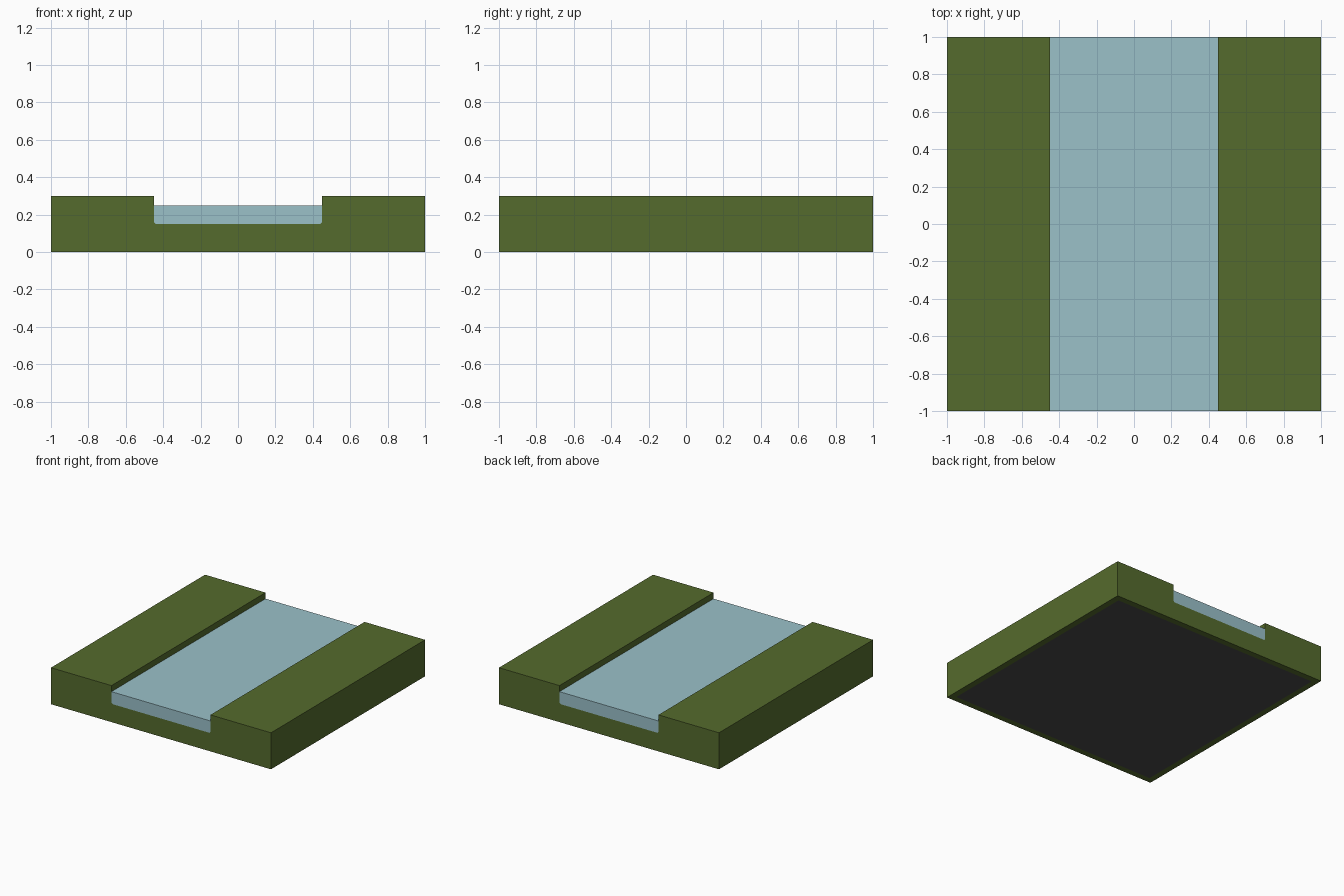
import bpy, bmesh

if "Cube" in bpy.data.objects:
    bpy.data.objects.remove(bpy.data.objects["Cube"])


def srgb(r, g, b):
    f = lambda c: c / 12.92 if c <= 0.04045 else ((c + 0.055) / 1.055) ** 2.4
    return (f(r / 255), f(g / 255), f(b / 255), 1)


def material(name, rgb):
    m = bpy.data.materials.new(name)
    m.diffuse_color = srgb(*rgb)
    m.use_nodes = True
    m.node_tree.nodes["Principled BSDF"].inputs["Base Color"].default_value = m.diffuse_color
    return m


GRASS = material("grass green", (85, 107, 45))
WATER = material("water blue", (155, 193, 201))
UNDER = material("underside grey", (75, 75, 75))


def extrude_profile(name, profile, mats):
    """Extrude an (x, z) profile along y from -1 to 1."""
    bm = bmesh.new()
    face = bm.faces.new([bm.verts.new((x, -1, z)) for x, z in profile])
    ext = bmesh.ops.extrude_face_region(bm, geom=[face], use_keep_orig=True)
    moved = [v for v in ext["geom"] if isinstance(v, bmesh.types.BMVert)]
    bmesh.ops.translate(bm, verts=moved, vec=(0, 2, 0))
    bmesh.ops.recalc_face_normals(bm, faces=bm.faces)
    mesh = bpy.data.meshes.new(name)
    obj = bpy.data.objects.new(name, mesh)
    bpy.context.collection.objects.link(obj)
    for m in mats:
        mesh.materials.append(m)
    return obj, bm


# Channel half-profile with slightly chamfered bottom corner
W, C = 0.45, 0.01
channel = [(W, 0.15 + C), (W - C, 0.15)]
mirror = lambda pts: [(-x, z) for x, z in reversed(pts)]

# Ground block with the river channel and a grey inset underside
half = [(1, 0), (1, 0.3), (W, 0.3)] + channel
ground, bm = extrude_profile("ground", half + mirror(half), [GRASS, UNDER])
bm.normal_update()
bottom = [f for f in bm.faces if f.normal.z < -0.9]
bmesh.ops.inset_region(bm, faces=bottom, thickness=0.05, use_even_offset=True)
for f in bottom:
    f.material_index = 1
bm.to_mesh(ground.data)
bm.free()

# Water filling the channel: only the top and the two ends are exposed
half = [(W, 0.25)] + channel
water, bm = extrude_profile("water", half + mirror(half), [WATER])
bm.normal_update()
hidden = [f for f in bm.faces if abs(f.normal.y) < 0.9 and f.normal.z < 0.9]
bmesh.ops.delete(bm, geom=hidden, context="FACES")
bm.to_mesh(water.data)
bm.free()
